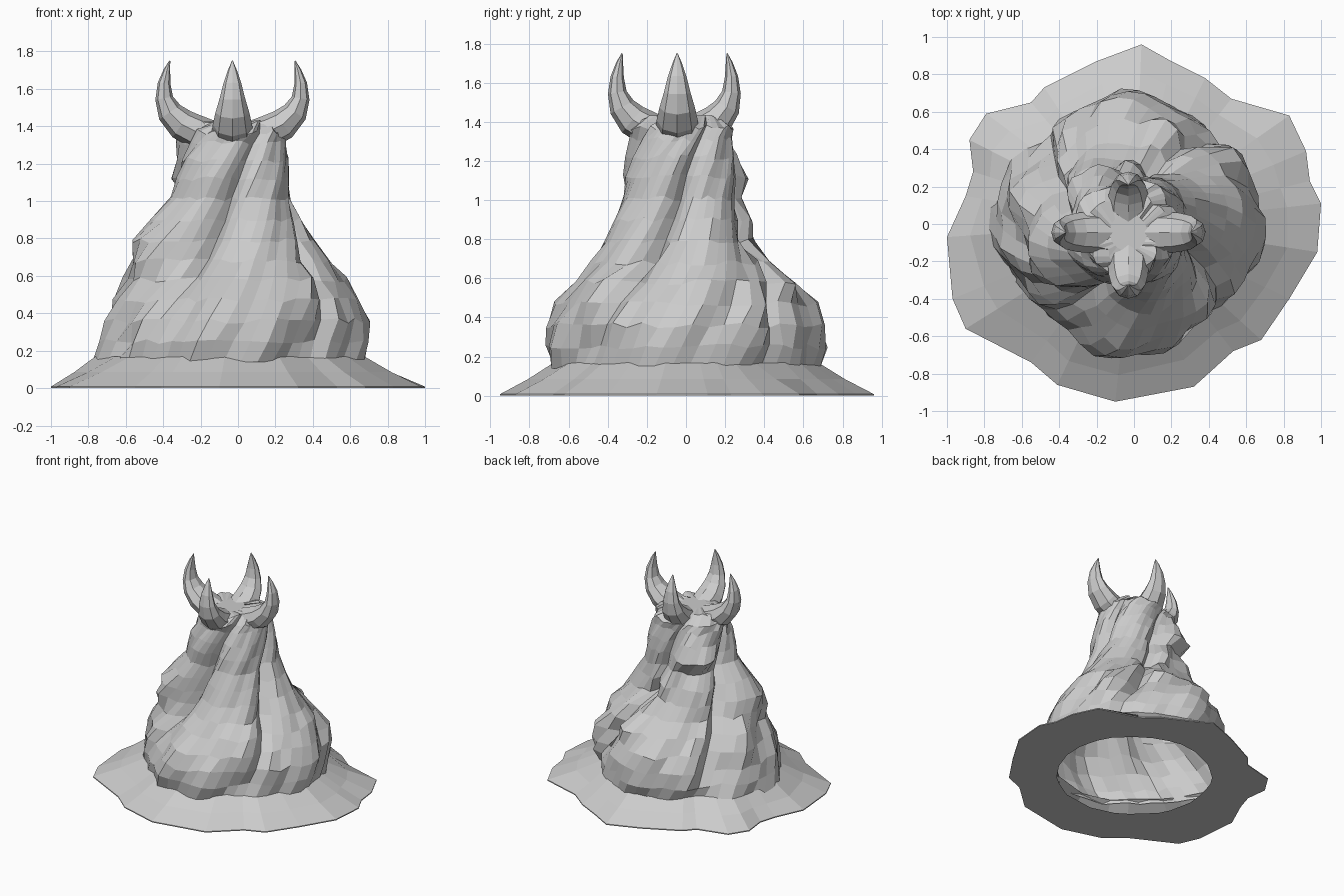
import bpy, bmesh, random
from math import sin, cos, pi, radians, degrees, atan2, hypot, exp
from mathutils import Vector

if "Cube" in bpy.data.objects:
    bpy.data.objects.remove(bpy.data.objects["Cube"])

random.seed(4)
CX, CY = -0.03, -0.045   # centre of the crown


def lerp(a, b, t):
    return a + (b - a) * min(1, max(0, t))


def loft(name, rings, cap_start=False, cap_end=False, closed=False):
    """Skin a list of equally long rings with flat faces."""
    n = len(rings[0])
    verts = [p for ring in rings for p in ring]
    faces = [(k * n + i, k * n + (i + 1) % n, (k + 1) * n + (i + 1) % n, (k + 1) * n + i)
             for k in range(len(rings) - 1) for i in range(n)]
    if cap_start:
        faces.append(tuple(reversed(range(n))))
    if cap_end:
        faces.append(tuple(range(len(verts) - n, len(verts))))
    mesh = bpy.data.meshes.new(name)
    mesh.from_pydata(verts, [], faces)
    if closed:
        bm = bmesh.new()
        bm.from_mesh(mesh)
        bmesh.ops.recalc_face_normals(bm, faces=bm.faces)
        bm.to_mesh(mesh)
        bm.free()
    mesh.update()
    obj = bpy.data.objects.new(name, mesh)
    bpy.context.collection.objects.link(obj)
    return obj


# Silhouette: height, then reach to right, back, left, front
PROFILE = [
    (0.14, .70, .70, .79, .70), (0.25, .69, .70, .75, .70), (0.36, .68, .68, .72, .69),
    (0.47, .66, .65, .68, .66), (0.58, .60, .58, .61, .58), (0.68, .51, .44, .57, .49),
    (0.79, .42, .35, .55, .42), (0.90, .35, .30, .48, .38), (1.01, .29, .28, .37, .34),
    (1.12, .28, .27, .36, .33), (1.22, .27, .25, .34, .31), (1.31, .25, .23, .32, .28),
    (1.37, .24, .23, .31, .28), (1.42, .18, .16, .24, .23)]

# Local swellings: angle, height, angular width, height width, push
LUMPS = [(-95, .30, 24, .20, .05), (-7, .30, 26, .17, .04), (-42, .45, 15, .2, .07),
         (135, 1.14, 26, .09, .07), (62, .62, 18, .13, .08), (38, .35, 14, .2, .07),
         (95, .35, 20, .2, .05), (155, .55, 18, .16, .06), (205, .75, 16, .14, .05),
         (175, .30, 22, .16, .03), (225, .35, 14, .2, .06), (130, .33, 16, .16, .06),
         (85, .90, 20, .09, .04)]


def twist_at(z):
    """Strands turn clockwise as they run down from the horns."""
    return -96 * max(0, (1.4 - z) / 1.25) ** 0.52


def body_radius(deg, row):
    z = row[0]
    q, f = divmod((deg % 360) / 90, 1)
    w = sin(f * pi / 2) ** 2
    base = lerp(row[1 + int(q) % 4], row[1 + (int(q) + 1) % 4], w)
    u = ((deg - twist_at(z)) / 90 + 0.5) % 1 - 0.5
    depth = lerp(0.10, 0.34, (z - 0.2) / 0.5)
    if z > 1.0:
        depth = lerp(.34, .2, (z - 1.0) / .3)
    shape = lerp(.955, 1.04, (z - .45) / .55) - depth * abs(2 * u) ** 3.2
    # finer folds inside every strand
    shape += 0.02 * sin(radians((deg - 1.25 * twist_at(z)) * 11))
    r = base * shape
    for a, h, aw, hw, push in LUMPS:
        gap = (deg - a + 180) % 360 - 180
        d = (gap / aw) ** 2 + ((z - h) / hw) ** 2
        r += push * (exp(-d * d) - 0.25 * exp(-(d - 1.8) ** 2 * 3))
    return r


# Twisted mound, its edge loops following the strands
N = 48
rings = []
for k, row in enumerate(PROFILE):
    ring = []
    for i in range(N):
        deg = 360 * i / N + twist_at(row[0])
        r = body_radius(deg, row) * random.uniform(.985, 1.015)
        z = row[0] + (random.uniform(-.015, .015) if k else 0)
        ring.append((r * cos(radians(deg)), r * sin(radians(deg)), z))
    rings.append(ring)
# flat hollow between the horns
rings.append([(CX + .1 * cos(2 * pi * i / N), CY + .1 * sin(2 * pi * i / N), 1.425) for i in range(N)])
loft("twisted_mound", rings, cap_end=True)

# Ragged ground skirt with an open underside
OUTLINE = [(1, .11), (.94, .23), (.92, .39), (.83, .58), (.52, .67), (.38, .78), (.2, .87), (.04, .96),
           (-.2, .87), (-.48, .73), (-.55, .65), (-.79, .59), (-.88, .45), (-.86, .28), (-.9, .15),
           (-1, -.07), (-.97, -.4), (-.9, -.56), (-.55, -.74), (-.41, -.86), (-.1, -.95), (.32, -.87),
           (.53, -.68), (.68, -.62), (.83, -.4), (.98, -.15)]


def skirt_ring(radius_of, z):
    ring = []
    for x, y in OUTLINE:
        a = atan2(y, x)
        r = radius_of(a, hypot(x, y))
        ring.append((r * cos(a), r * sin(a), z))
    return ring


def foot(a, r):
    return body_radius(degrees(a), PROFILE[0]) - 0.01


loft("ground_skirt", [
    skirt_ring(lambda a, r: lerp(0.53, r, 0.1), 0.0),
    skirt_ring(lambda a, r: r, 0.0),
    skirt_ring(lambda a, r: r, 0.008),
    skirt_ring(lambda a, r: lerp(foot(a, r), r, 0.48), 0.085),
    skirt_ring(foot, 0.17)])

# Four curved horns: reach, height, half thickness, half width
HORN = [(.08, 1.35, .07, .10), (.19, 1.37, .09, .11), (.27, 1.41, .085, .105), (.335, 1.475, .068, .09),
        (.365, 1.55, .048, .068), (.365, 1.63, .034, .048), (.35, 1.70, .018, .024), (.335, 1.75, .003, .003)]


def horn(name, deg, reach):
    out = Vector((cos(radians(deg)), sin(radians(deg)), 0))
    side = Vector((-out.y, out.x, 0))
    pts = [Vector((CX, CY, h[1])) + out * (h[0] * reach) for h in HORN]
    hrings = []
    for k, h in enumerate(HORN):
        d = (pts[min(k + 1, len(pts) - 1)] - pts[max(k - 1, 0)]).normalized()
        nrm = side.cross(d)
        hrings.append([pts[k] + nrm * (h[2] * cos(2 * pi * i / 8)) + side * (h[3] * sin(2 * pi * i / 8))
                       for i in range(8)])
    loft(name, hrings, cap_start=True, cap_end=True, closed=True)


for side_name, deg, reach in (("right", 0, 1), ("back", 90, .76), ("left", 180, 1), ("front", 270, .84)):
    horn(side_name + "_horn", deg, reach)
